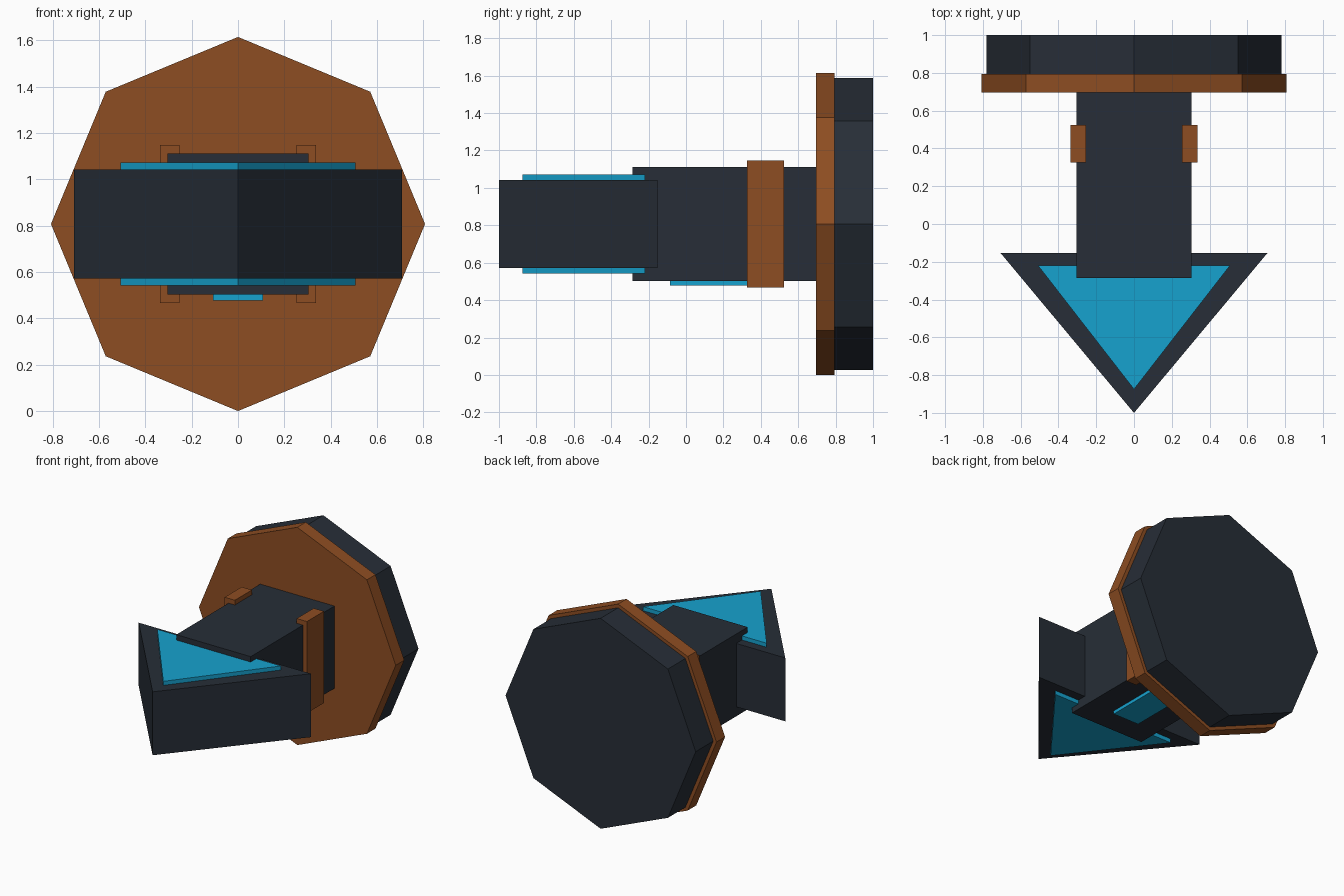
import bpy, bmesh, math
from mathutils import Vector

if "Cube" in bpy.data.objects:
    bpy.data.objects.remove(bpy.data.objects["Cube"])

ZC = 0.807  # height of the hammer axis


def material(name, color):
    m = bpy.data.materials.new(name)
    m.diffuse_color = (*color, 1)
    m.use_nodes = True
    m.node_tree.nodes["Principled BSDF"].inputs["Base Color"].default_value = m.diffuse_color
    return m


DARK = material("dark_steel", (0.02, 0.027, 0.038))
BROWN = material("bronze", (0.27, 0.075, 0.016))
BLUE = material("blue_glow", (0.008, 0.36, 0.62))


def prism(name, points, offset, mat):
    """Extrude a flat polygon along an offset vector."""
    bm = bmesh.new()
    face = bm.faces.new([bm.verts.new(p) for p in points])
    ext = bmesh.ops.extrude_face_region(bm, geom=[face], use_keep_orig=True)
    verts = [g for g in ext["geom"] if isinstance(g, bmesh.types.BMVert)]
    bmesh.ops.translate(bm, verts=verts, vec=Vector(offset))
    bmesh.ops.recalc_face_normals(bm, faces=bm.faces)
    me = bpy.data.meshes.new(name)
    bm.to_mesh(me)
    bm.free()
    me.materials.append(mat)
    ob = bpy.data.objects.new(name, me)
    bpy.context.collection.objects.link(ob)
    return ob


def box(name, x0, x1, y0, y1, z0, z1, mat):
    pts = [(x0, y0, z0), (x1, y0, z0), (x1, y1, z0), (x0, y1, z0)]
    return prism(name, pts, (0, 0, z1 - z0), mat)


def octagon(name, r, y0, y1, mat):
    pts = [(r * math.cos(i * math.pi / 4), y0, ZC + r * math.sin(i * math.pi / 4))
           for i in range(8)]
    return prism(name, pts, (0, y1 - y0, 0), mat)


def wedge(name, half_width, tip, back, half_height, mat):
    z = ZC - half_height
    pts = [(0, tip, z), (half_width, back, z), (-half_width, back, z)]
    return prism(name, pts, (0, 0, 2 * half_height), mat)


# Octagonal striking plate and its rim
octagon("back_plate", 0.78, 0.795, 1.0, DARK)
octagon("plate_rim", 0.807, 0.695, 0.795, BROWN)

# Square neck
box("neck", -0.305, 0.305, -0.287, 0.70, ZC - 0.305, ZC + 0.305, DARK)

# Triangular pick with raised inlays above and below
wedge("pick", 0.707, -1.0, -0.153, 0.235, DARK)
wedge("pick_inlay", 0.508, -0.875, -0.22, 0.265, BLUE)

# Side clamps on the neck
for side, s in (("left", -1), ("right", 1)):
    box(side + "_clamp", min(s * 0.253, s * 0.337), max(s * 0.253, s * 0.337),
        0.325, 0.525, ZC - 0.34, ZC + 0.34, BROWN)

# Inlay under the neck
box("neck_inlay", -0.107, 0.107, -0.085, 0.487, 0.478, 0.53, BLUE)
